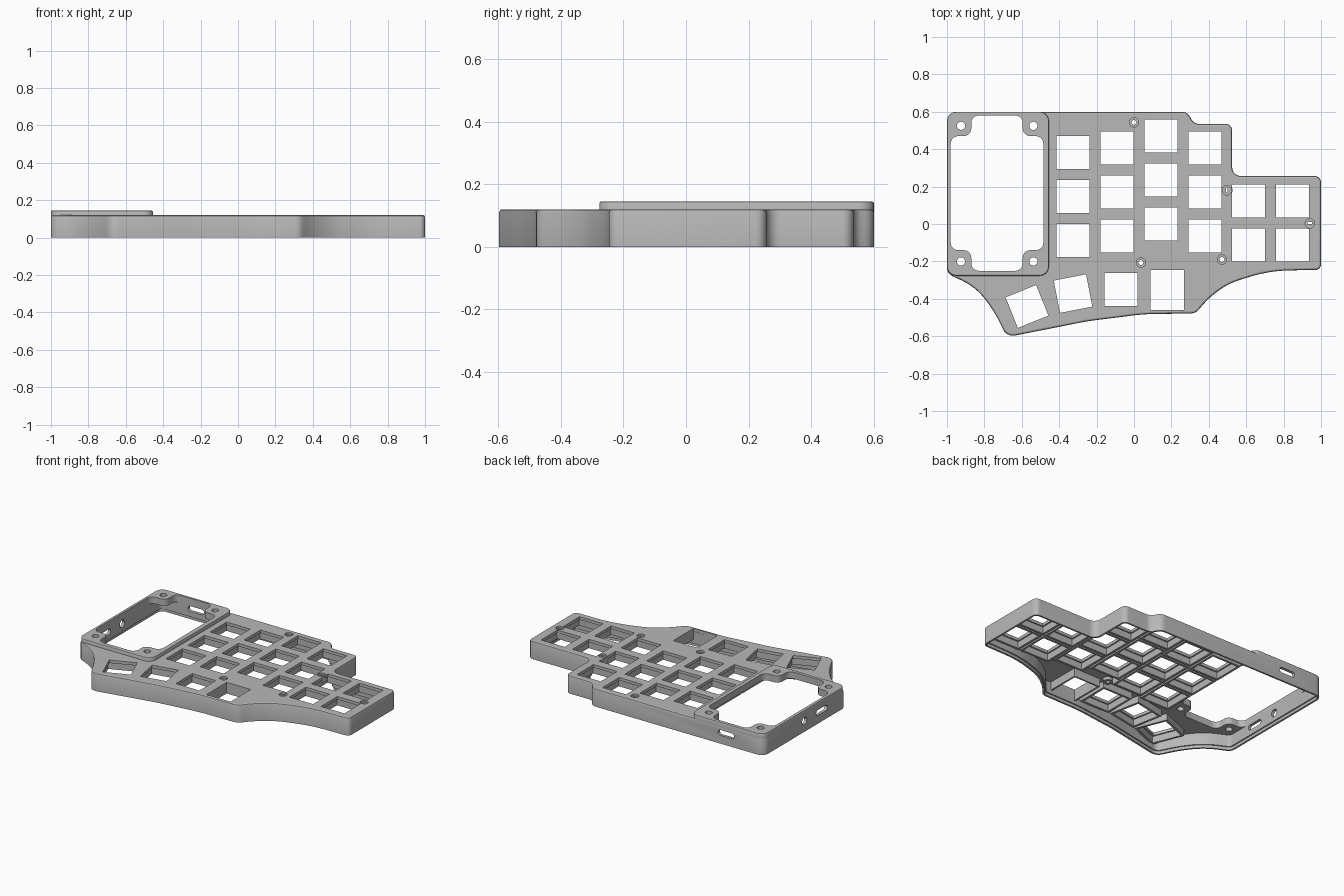
import bpy, bmesh, math
from mathutils import Vector, Matrix

if "Cube" in bpy.data.objects:
    bpy.data.objects.remove(bpy.data.objects["Cube"])

grey = bpy.data.materials.new("case_grey")
grey.use_nodes = True
grey.diffuse_color = (0.48, 0.48, 0.48, 1)
for node in grey.node_tree.nodes:
    if node.type == 'BSDF_PRINCIPLED':
        node.inputs["Base Color"].default_value = grey.diffuse_color

PLATE_LOW, TOP, BEZEL_TOP = 0.1, 0.12, 0.145
parts = []


def rounded(corners, steps=6):
    """Round each (x, y, radius) corner with an arc limited by its edges."""
    loop = []
    for i, (x, y, r) in enumerate(corners):
        p = Vector((x, y))
        a = Vector(corners[i - 1][:2]) - p
        b = Vector(corners[(i + 1) % len(corners)][:2]) - p
        if r == 0:
            loop.append(p)
            continue
        half = a.angle(b) / 2
        t = min(r / math.tan(half), 0.49 * a.length, 0.49 * b.length)
        p0, p2, w = p + a.normalized() * t, p + b.normalized() * t, math.sin(half)
        for k in range(steps + 1):
            s = k / steps
            c0, c1, c2 = (1 - s) ** 2, 2 * s * (1 - s) * w, s * s
            loop.append((p0 * c0 + p * c1 + p2 * c2) / (c0 + c1 + c2))
    return loop


def inset(loop, d):
    """Move a clockwise loop inward by d."""
    out = []
    for i, p in enumerate(loop):
        e1 = (p - loop[i - 1]).normalized()
        e2 = (loop[(i + 1) % len(loop)] - p).normalized()
        n1, n2 = Vector((e1.y, -e1.x)), Vector((e2.y, -e2.x))
        out.append(p + (n1 + n2) * (d / (1 + n1.dot(n2))))
    return out


def rectangle(x, y, hx, hy, degrees=0):
    turn = Matrix.Rotation(math.radians(degrees), 2)
    return [Vector((x, y)) + turn @ Vector((sx * hx, sy * hy))
            for sx, sy in ((-1, -1), (-1, 1), (1, 1), (1, -1))]


def circle(x, y, r, n=24):
    return [Vector((x + r * math.cos(k * math.tau / n), y + r * math.sin(k * math.tau / n)))
            for k in range(n)]


def skin(bm, rings, closed=True):
    """Join equal loops at given heights with quads."""
    rows = [[bm.verts.new((p.x, p.y, z)) for p in loop] for loop, z in rings]
    n = len(rows[0])
    for j in range(len(rows) if closed else len(rows) - 1):
        a, b = rows[j], rows[(j + 1) % len(rows)]
        for i in range(n):
            k = (i + 1) % n
            bm.faces.new((a[i], a[k], b[k], b[i]))
    return rows


def add_object(name, bm):
    bmesh.ops.remove_doubles(bm, verts=bm.verts, dist=0.00005)
    bmesh.ops.recalc_face_normals(bm, faces=bm.faces)
    mesh = bpy.data.meshes.new(name)
    bm.to_mesh(mesh)
    bm.free()
    mesh.materials.clear()
    mesh.materials.append(grey)
    obj = bpy.data.objects.new(name, mesh)
    bpy.context.collection.objects.link(obj)
    parts.append(obj)
    return obj


def evaluated_mesh(obj):
    bpy.context.view_layer.update()
    graph = bpy.context.evaluated_depsgraph_get()
    return bpy.data.meshes.new_from_object(obj.evaluated_get(graph))


def sheet(name, loops, z0, z1):
    """Flat plate: first loop is the border, the rest are holes."""
    curve = bpy.data.curves.new(name, 'CURVE')
    curve.dimensions, curve.fill_mode = '2D', 'BOTH'
    curve.extrude = (z1 - z0) / 2
    for loop in loops:
        spline = curve.splines.new('POLY')
        spline.points.add(len(loop) - 1)
        for point, p in zip(spline.points, loop):
            point.co = (p.x, p.y, 0, 1)
        spline.use_cyclic_u = True
    temp = bpy.data.objects.new(name + "_outline", curve)
    bpy.context.collection.objects.link(temp)
    bm = bmesh.new()
    bm.from_mesh(evaluated_mesh(temp))
    bpy.data.objects.remove(temp)
    bmesh.ops.translate(bm, verts=bm.verts, vec=(0, 0, (z0 + z1) / 2))
    return add_object(name, bm)


# Case and screen bezel outlines, clockwise
case = rounded([
    (-1, .6, .05), (.285, .6, .05), (.32, .535, .05), (.525, .535, .035),
    (.525, .257, .045), (1, .257, .035), (1, -.245, .03), (.72, -.25, 1),
    (.5, -.32, 1), (.395, -.4, 1), (.33, -.478, .06), (.05, -.482, 1),
    (-.25, -.52, 1), (-.68, -.605, .06), (-.75, -.46, 1), (-.85, -.335, 1),
    (-1, -.265, .05)])
bezel = rounded([(-1, .6, .05), (-.455, .6, .05), (-.455, -.277, .05), (-1, -.277, .05)])
L, R, B, T, N = -.98, -.485, -.25, .58, .11
opening = rounded([(x, y, .04) for x, y in (
    (L, T - N), (L + N, T - N), (L + N, T), (R - N, T), (R - N, T - N), (R, T - N),
    (R, B + N), (R - N, B + N), (R - N, B), (L + N, B), (L + N, B + N), (L, B + N))])
bezel_holes = [circle(x, y, .022) for x in (-.925, -.538) for y in (-.2, .525)]

# Key positions: columns, then thumb keys (x, y, turn)
PITCH = .235
columns = [(-.326, .382, 3), (-.09, .406, 3), (.144, .47, 3), (.38, .406, 3),
           (.612, .123, 2), (.847, .123, 2)]
keys = [(x, y - PITCH * row, 0) for x, y, count in columns for row in range(count)]
keys += [(-.07, -.35, 0), (-.326, -.372, 11), (-.572, -.441, 22)]
well = (.177, -.353)
screws = [(0, .543), (.497, .18), (.94, .003), (.47, -.19), (.037, -.206)]

# Top plate with key, screw and screen openings
holes = [rectangle(x, y, .088, .088, a) for x, y, a in keys]
holes += [rectangle(*well, .09, .108)] + [circle(x, y, .025) for x, y in screws]
sheet("top_plate", [inset(case, .01), opening] + bezel_holes + holes, PLATE_LOW, TOP)

# Outer wall with rounded top edge and a lip for the bottom cover
bm = bmesh.new()
skin(bm, [(inset(case, d), z) for d, z in (
    (0, 0), (0, .11), (.003, .117), (.01, TOP), (.01, PLATE_LOW), (.02, PLATE_LOW),
    (.02, .02), (.012, .02), (.012, 0))])
wall = add_object("outer_wall", bm)

# Port openings in the back and left-hand walls
ports = [(-.72, .6, .06, .018, 0), (-1, .165, .025, .025, 90), (-1, -.02, .06, .018, 90)]
cutters = []
for x, y, hw, hh, turn in ports:
    bm = bmesh.new()
    profile = rounded([(p.x, p.y, hh * .98) for p in rectangle(0, 0, hw, hh)])
    rows = skin(bm, [(profile, -.06), (profile, .06)], closed=False)
    for row in rows:
        bm.faces.new(row)
    bm.transform(Matrix.Translation((x, y, .074)) @ Matrix.Rotation(math.radians(turn), 4, 'Z')
                 @ Matrix.Rotation(math.pi / 2, 4, 'X'))
    cutter = add_object("port_cutter", bm)
    cutter.hide_render = True
    parts.remove(cutter)
    cutters.append(cutter)
    cut = wall.modifiers.new("port", 'BOOLEAN')
    cut.operation, cut.solver, cut.object = 'DIFFERENCE', 'EXACT', cutter
cut_mesh = evaluated_mesh(wall)
wall.modifiers.clear()
wall.data = cut_mesh
for cutter in cutters:
    bpy.data.objects.remove(cutter)

# Raised screen bezel with a softened rim
rim = inset(bezel, .006)
sheet("screen_bezel", [rim, opening] + bezel_holes, TOP, BEZEL_TOP)
bm = bmesh.new()
skin(bm, [(bezel, .11), (bezel, .139), (inset(bezel, .002), .143), (rim, BEZEL_TOP),
          (rim, .11)])
add_object("bezel_rim", bm)

# Collars under the key openings
bm = bmesh.new()
for x, y, a in keys:
    inner, outer = rectangle(x, y, .097, .097, a), rectangle(x, y, .112, .112, a)
    skin(bm, [(inner, PLATE_LOW), (inner, .055), (outer, .055), (outer, PLATE_LOW)])
add_object("key_collars", bm)

# Deep well wall beside the thumb keys
bm = bmesh.new()
inner, outer = rectangle(*well, .09, .108), rectangle(*well, .102, .118)
skin(bm, [(inner, PLATE_LOW), (inner, .045), (outer, .045), (outer, PLATE_LOW)])
add_object("well_collar", bm)

# Recessed screw seats
bm = bmesh.new()
for x, y in screws:
    inner, outer = circle(x, y, .013), circle(x, y, .03)
    skin(bm, [(inner, .108), (inner, .08), (outer, .08), (outer, .108)])
add_object("screw_seats", bm)

# Smooth rounded walls, keep sharp edges
bpy.ops.object.select_all(action='DESELECT')
for obj in parts:
    obj.select_set(True)
bpy.context.view_layer.objects.active = wall
bpy.ops.object.shade_smooth_by_angle(angle=math.radians(30))
